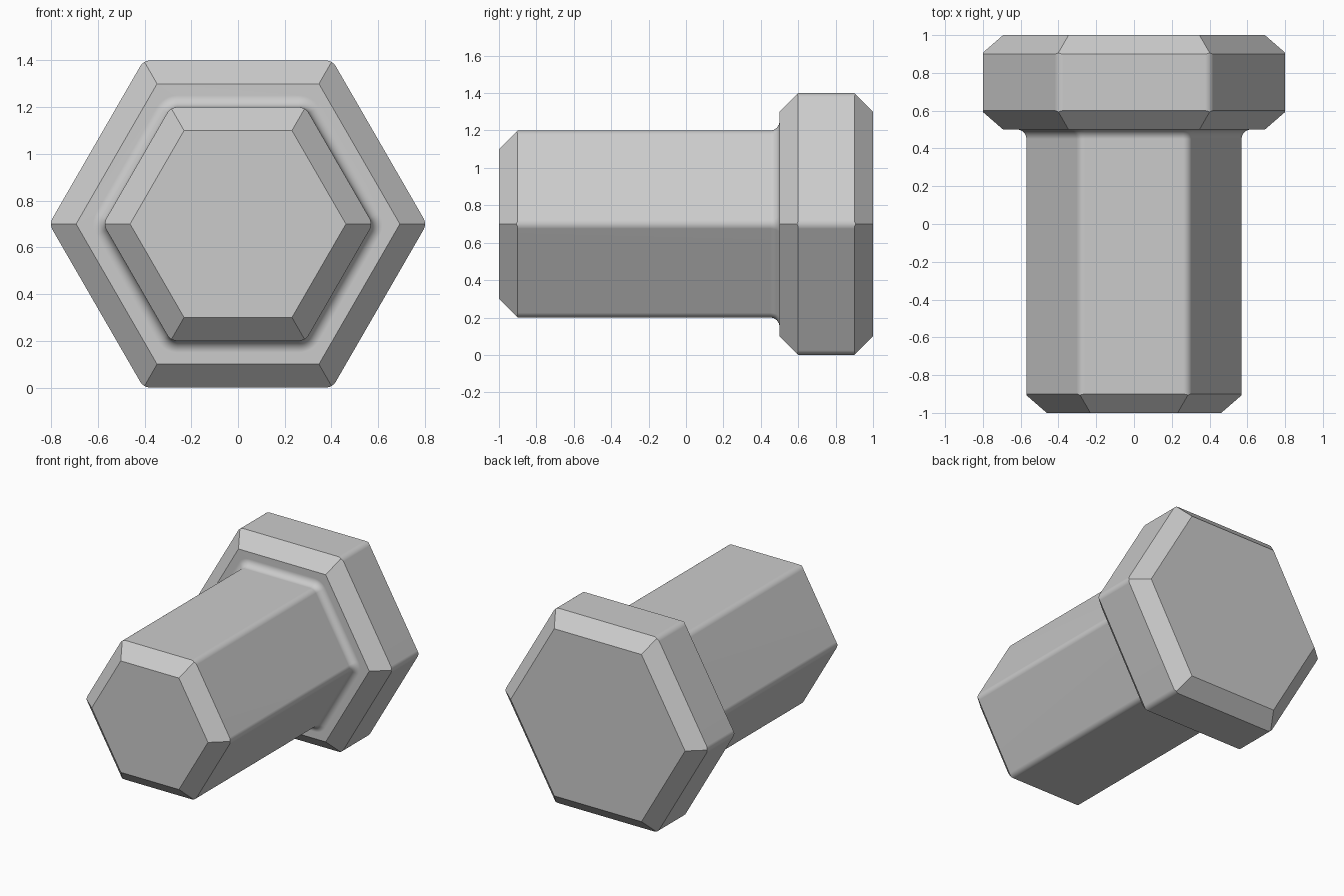
import bpy, bmesh
from math import cos, sin, pi, radians

cube = bpy.data.objects.get("Cube")
if cube:
    bpy.data.objects.remove(cube, do_unlink=True)

MID_Z = 0.7        # height of the bolt axis
SEGS = 8           # segments per rounded corner (even)
ROUND = 0.05       # corner and fillet radius
HALF = pi / 6

steel = bpy.data.materials.new("steel_grey")
steel.use_nodes = True
GREY = (0.6, 0.6, 0.6, 1)
steel.diffuse_color = GREY
steel.node_tree.nodes["Principled BSDF"].inputs["Base Color"].default_value = GREY

bm = bmesh.new()


def sharp_ring(apothem, y):
    """Six-cornered outline across the bolt axis."""
    r = apothem / cos(HALF)
    return [bm.verts.new((r * cos(k * pi / 3), y, MID_Z + r * sin(k * pi / 3)))
            for k in range(6)]


def round_ring(apothem, y, radius=ROUND, slope=0):
    """Rounded hexagon; slope tilts the corners along a 45 degree chamfer."""
    verts = []
    centre = (apothem - radius) / cos(HALF)
    for k in range(6):
        a = k * pi / 3
        for i in range(SEGS + 1):
            f = (i / SEGS * 2 - 1) * HALF
            drop = radius * (1 - cos(HALF - abs(f)))
            x = centre * cos(a) + radius * cos(a + f)
            z = centre * sin(a) + radius * sin(a + f)
            verts.append(bm.verts.new((x, y + slope * drop, MID_Z + z)))
    return verts


def bridge(r1, r2):
    n = len(r1)
    for i in range(n):
        j = (i + 1) % n
        bm.faces.new((r1[i], r1[j], r2[j], r2[i]))


def flat_sides(rounded, sharp):
    """One flat face per side between a rounded and a sharp outline."""
    n = len(rounded)
    for k in range(6):
        start = k * (SEGS + 1) + SEGS // 2
        side = [rounded[(start + i) % n] for i in range(SEGS + 2)]
        bm.faces.new(side + [sharp[(k + 1) % 6], sharp[k]])


# Shank with chamfered tip
tip = sharp_ring(0.4, -1)
bm.faces.new(tip)
shank = round_ring(0.5, -0.9, slope=-1)
flat_sides(shank, tip)

# Fillet where the shank meets the head
for i in range(SEGS + 1):
    t = i / SEGS * pi / 2
    grow = ROUND * (1 - cos(t))
    ring = round_ring(0.5 + grow, 0.5 - ROUND + ROUND * sin(t), ROUND + grow)
    bridge(shank, ring)
    shank = ring

# Head with a chamfer on both sides
head_front = sharp_ring(0.6, 0.5)
flat_sides(shank, head_front)
rim_front = round_ring(0.7, 0.6, slope=-1)
flat_sides(rim_front, head_front)
rim_back = round_ring(0.7, 0.9, slope=1)
bridge(rim_front, rim_back)
head_back = sharp_ring(0.6, 1)
flat_sides(rim_back, head_back)
bm.faces.new(head_back)

bmesh.ops.recalc_face_normals(bm, faces=bm.faces)
mesh = bpy.data.meshes.new("hex_bolt")
bm.to_mesh(mesh)
bm.free()
mesh.materials.append(steel)
bolt = bpy.data.objects.new("hex_bolt", mesh)
bpy.context.collection.objects.link(bolt)

# Smooth the fillet and rounded corners, keep the chamfers crisp
bpy.ops.object.select_all(action="DESELECT")
bolt.select_set(True)
bpy.context.view_layer.objects.active = bolt
bpy.ops.object.shade_smooth_by_angle(angle=radians(30))
weighted = bolt.modifiers.new("flat_sides", "WEIGHTED_NORMAL")
weighted.keep_sharp = True
